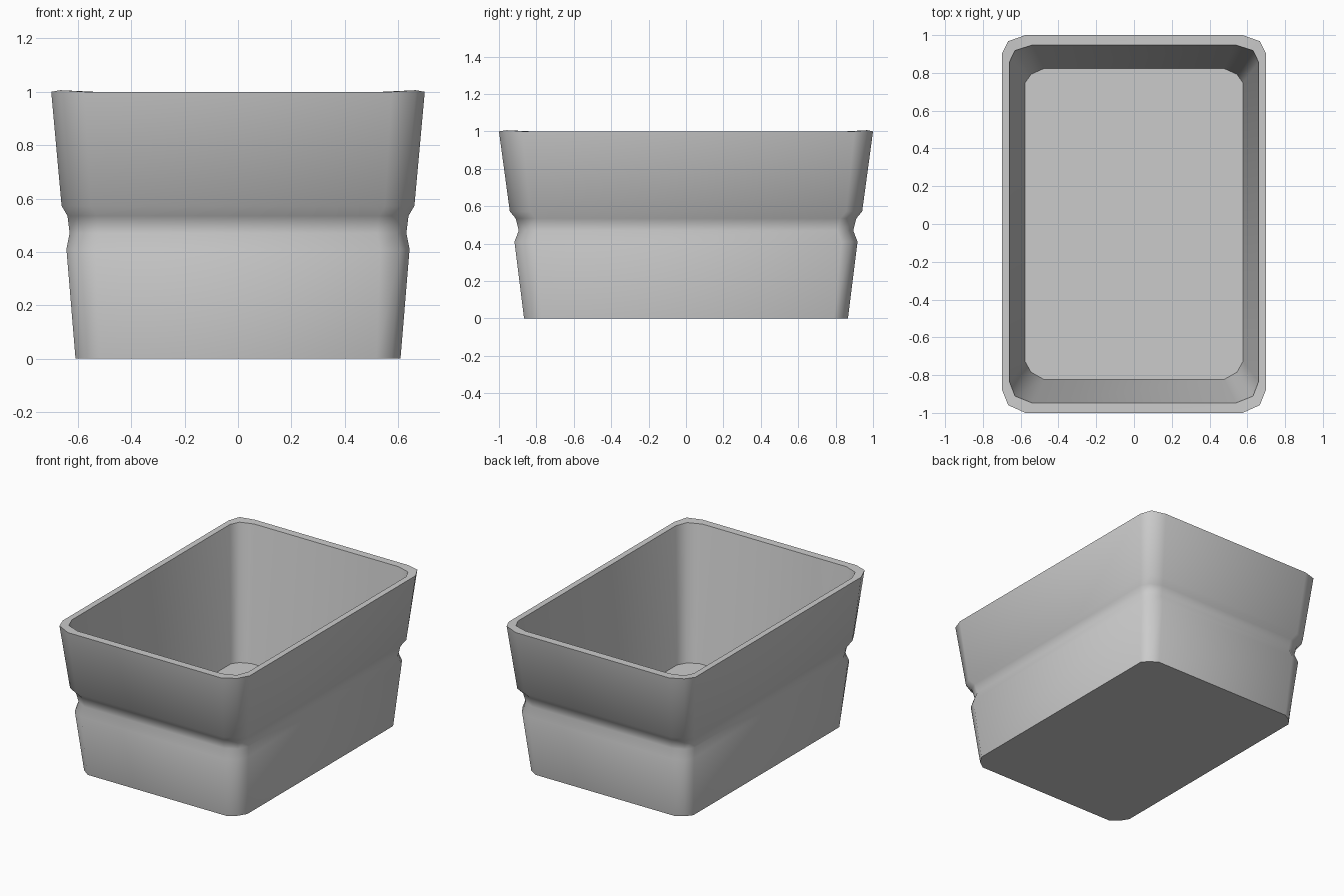
import bpy, bmesh

if "Cube" in bpy.data.objects:
    bpy.data.objects.remove(bpy.data.objects["Cube"])


def ring(bm, hx, hy, z, ex=0.12, ey=0.10, m=0.034, lift=0.0):
    """Rounded rectangle with two flat chamfers at each corner."""
    verts = []
    for sx, sy in ((1, -1), (1, 1), (-1, 1), (-1, -1)):
        # front corners are a little rounder than the back ones
        f = 1.2 if sy < 0 else 0.95
        corner = [(hx - ex, hy, 0),
                  (hx - m, hy - m * f, lift),
                  (hx, hy - ey * f, 0)]
        if sx * sy > 0:
            corner.reverse()
        verts += [bm.verts.new((sx * x, sy * y, z + dz)) for x, y, dz in corner]
    return verts


bm = bmesh.new()

# Tapered outer wall with a groove around the middle, then rim and inner wall
rings = [
    ring(bm, 0.609, 0.866, 0.0, 0.09, 0.08),
    ring(bm, 0.643, 0.917, 0.41, 0.11, 0.09),
    ring(bm, 0.631, 0.894, 0.47, 0.11, 0.09),
    ring(bm, 0.639, 0.911, 0.535, 0.11, 0.09),
    ring(bm, 0.661, 0.942, 0.572, 0.11, 0.09),
    ring(bm, 0.70, 1.0, 1.0, 0.125, 0.105, 0.034, 0.006),
    ring(bm, 0.66, 0.947, 1.0, 0.12, 0.095, 0.03),
    ring(bm, 0.577, 0.823, 0.12, 0.10, 0.08, 0.032),
]
for a, b in zip(rings, rings[1:]):
    n = len(a)
    for i in range(n):
        j = (i + 1) % n
        bm.faces.new((a[i], a[j], b[j], b[i]))

# Underside and inner floor
bm.faces.new(rings[0][::-1])
bm.faces.new(rings[-1])
bmesh.ops.recalc_face_normals(bm, faces=bm.faces[:])

mesh = bpy.data.meshes.new("tapered_bin")
bm.to_mesh(mesh)
bm.free()
bin_obj = bpy.data.objects.new("tapered_bin", mesh)
bpy.context.collection.objects.link(bin_obj)

# Smooth groove, crisp rim and corners
bpy.context.view_layer.objects.active = bin_obj
bin_obj.select_set(True)
bpy.ops.object.shade_smooth_by_angle(angle=0.75)
